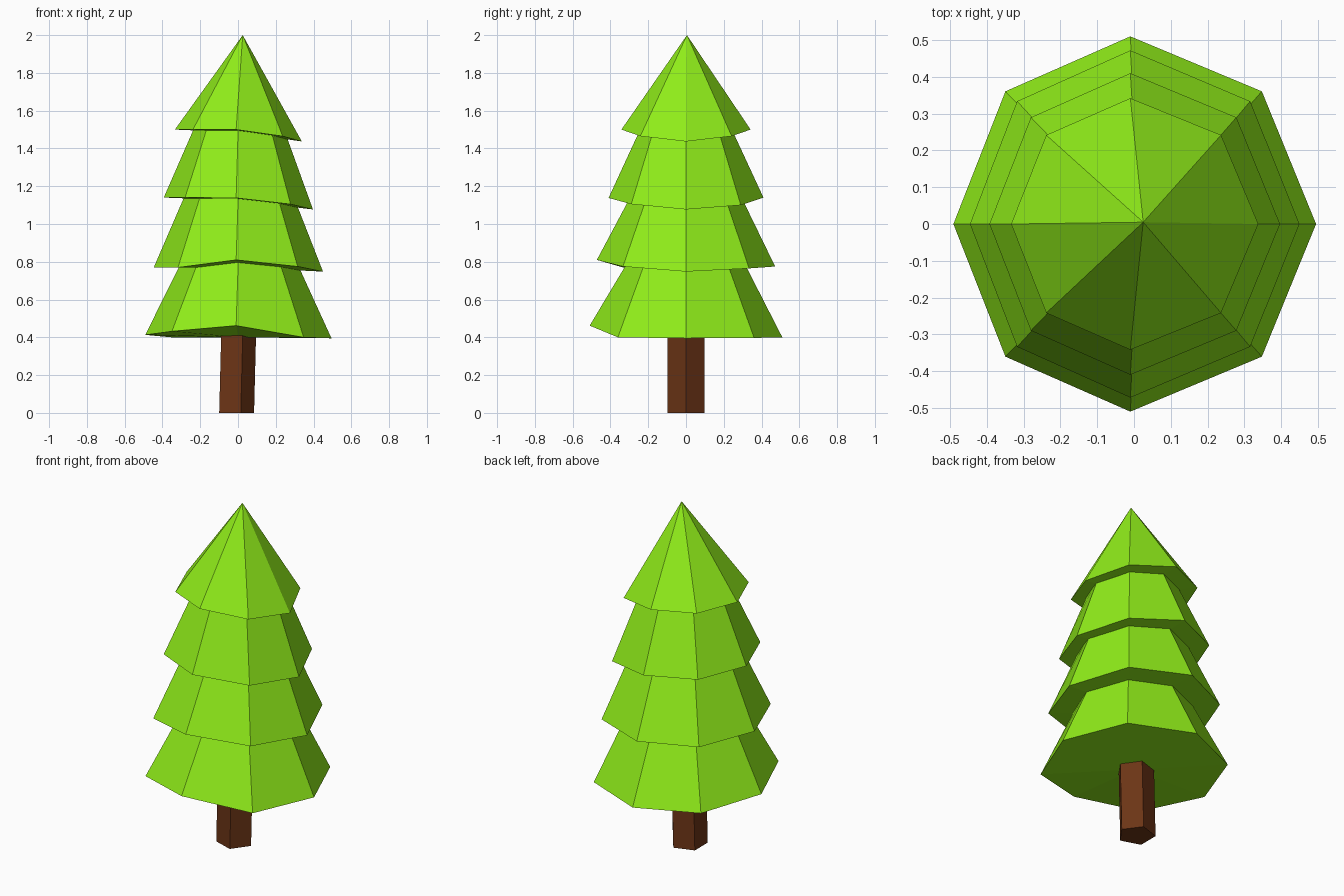
import bpy, bmesh
from math import sin, cos, radians

if "Cube" in bpy.data.objects:
    bpy.data.objects.remove(bpy.data.objects["Cube"])


def material(name, color):
    mat = bpy.data.materials.new(name)
    mat.diffuse_color = color
    mat.use_nodes = True
    mat.node_tree.nodes["Principled BSDF"].inputs["Base Color"].default_value = mat.diffuse_color
    return mat


def loft(name, lower, upper, base_center, mat):
    """Flat-faced solid from a lower ring to an upper ring (or a single tip)."""
    bm = bmesh.new()
    low = [bm.verts.new(p) for p in lower]
    top = [bm.verts.new(p) for p in upper]
    center = bm.verts.new(base_center)
    n = len(low)
    for i in range(n):
        j = (i + 1) % n
        bm.faces.new((low[j], low[i], center))
        if len(top) == 1:
            bm.faces.new((low[i], low[j], top[0]))
        else:
            bm.faces.new((low[i], low[j], top[j], top[i]))
    if len(top) > 1:
        bm.faces.new(top)
    bmesh.ops.recalc_face_normals(bm, faces=bm.faces)
    mesh = bpy.data.meshes.new(name)
    bm.to_mesh(mesh)
    bm.free()
    mesh.materials.append(mat)
    obj = bpy.data.objects.new(name, mesh)
    bpy.context.collection.objects.link(obj)
    return obj


def ring(sides, rx, ry, heights, cx=0.0, skew=0.0):
    angles = [radians(360 * i / sides) for i in range(sides)]
    return [(cx + rx * cos(a) - skew * sin(a) ** 4, ry * sin(a), z)
            for a, z in zip(angles, heights)]


leaf = material("leaf_green", (0.28, 0.85, 0.01, 1))
bark = material("bark_brown", (0.15, 0.035, 0.008, 1))

# Trunk: slightly leaning five-sided post
loft("trunk", ring(5, 0.102, 0.102, [0] * 5, -0.017),
     ring(5, 0.102, 0.102, [0.55] * 5, -0.003), (-0.017, 0, 0), bark)

# Foliage tiers: rim radii, rim heights (from +x, counter-clockwise),
# underside centre height, then top radius and top height
tiers = [
    (0.493, 0.510, [.395, .397, .40, .40, .413, .432, .462, .40], 0.40, 0.29, 0.83),
    (0.448, 0.472, [.748, .765, .775, .77, .77, .77, .81, .775], 0.77, 0.275, 1.18),
    (0.395, 0.410, [1.077, 1.10, 1.14, 1.14, 1.14, 1.14, 1.138, 1.105], 1.125, 0.22, 1.55),
    (0.336, 0.342, [1.437, 1.465, 1.50, 1.50, 1.50, 1.50, 1.50, 1.465], 1.485, 0, 2.0),
]
for k, (rx, ry, rim, mid, top_r, top_z) in enumerate(tiers, 1):
    lower = ring(8, rx, ry, rim, 0.002, 0.012)
    if top_r:
        upper = ring(8, top_r, top_r, [top_z] * 8, 0.006, 0.004)
    else:
        upper = [(0.025, 0.005, top_z)]
    loft(f"foliage_tier_{k}", lower, upper, (0, 0, mid), leaf)
